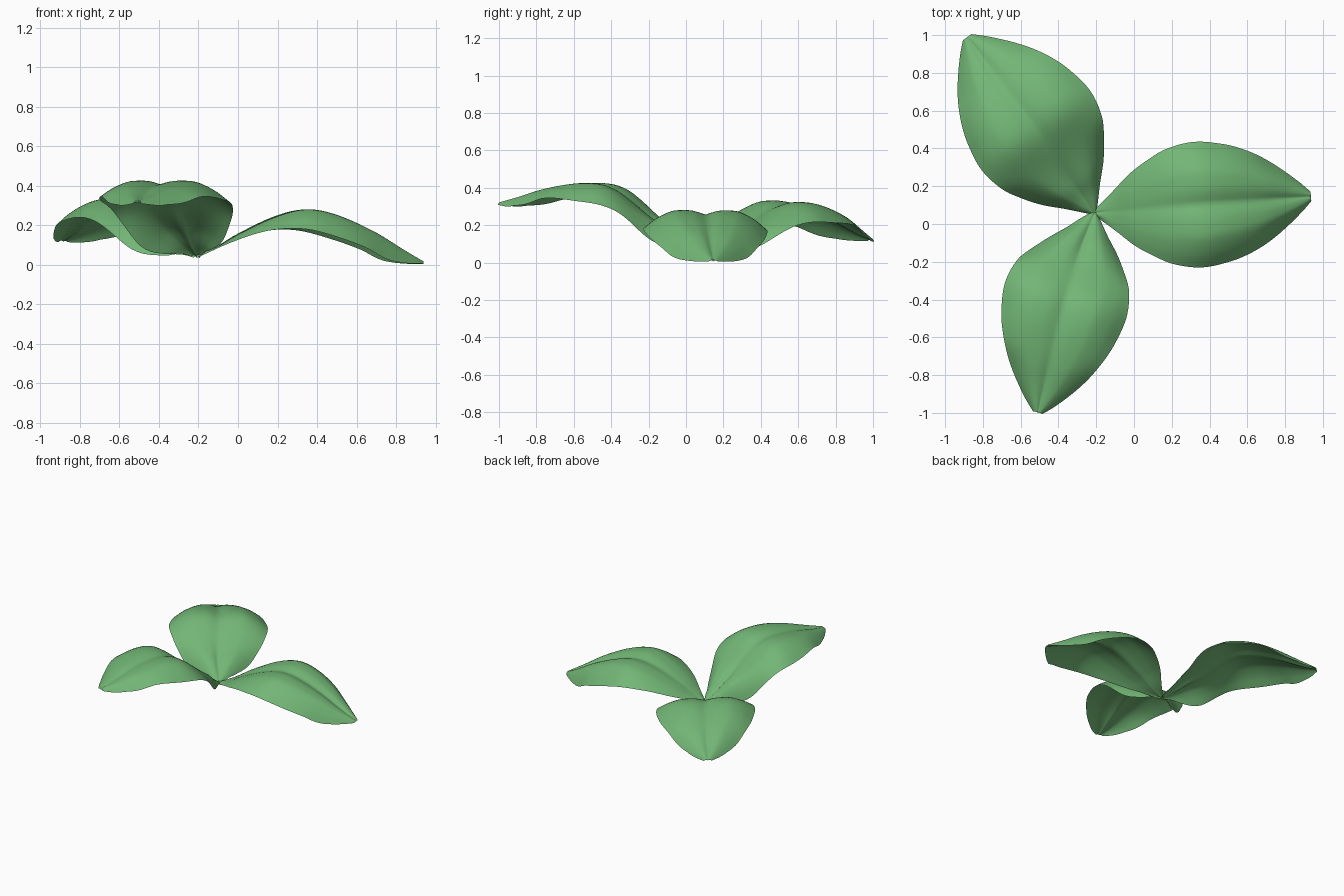
import bpy, bmesh, math
from mathutils import Matrix, Vector

if "Cube" in bpy.data.objects:
    bpy.data.objects.remove(bpy.data.objects["Cube"])


def curve(pts, x):
    """Smooth interpolation through (x, value) points."""
    n = len(pts)

    def slope(i):
        a, b = pts[max(i - 1, 0)], pts[min(i + 1, n - 1)]
        return (b[1] - a[1]) / (b[0] - a[0])

    i = 0
    while i < n - 2 and x > pts[i + 1][0]:
        i += 1
    (x0, y0), (x1, y1) = pts[i], pts[i + 1]
    h = x1 - x0
    t = (x - x0) / h
    return ((2*t**3 - 3*t**2 + 1) * y0 + (t**3 - 2*t**2 + t) * h * slope(i)
            + (3*t**2 - 2*t**3) * y1 + (t**3 - t**2) * h * slope(i + 1))


def bump(x, centre, spread):
    return math.exp(-((x - centre) / spread) ** 2)


# Leaf profiles along its length: half width, crest height, edge height
LENGTH = 1.15
WIDTH = [(0, .015), (.1, .10), (.2, .19), (.3, .255), (.4, .305), (.55, .333), (.7, .312),
         (.8, .28), (.9, .23), (1.0, .16), (1.1, .075), (1.15, .025)]
CREST = [(0, .05), (.1, .09), (.2, .15), (.4, .245), (.55, .28), (.7, .253),
         (.9, .165), (1.05, .075), (1.15, .018)]
EDGE = [(0, .035), (.16, .11), (.3, .16), (.42, .18), (.55, .175), (.7, .135),
        (.85, .08), (.95, .027), (1.05, .008), (1.15, .005)]
# Cross-section: creased midrib (0), broad raised crest, drooping margin (1)
SECTION = [(0, .78), (.07, .85), (.2, .97), (.36, 1), (.55, .93), (.8, .53), (1, 0)]
THICKNESS = .008

green = bpy.data.materials.new("leaf green")
green.diffuse_color = (.17, .47, .18, 1)
green.use_nodes = True
green.node_tree.nodes["Principled BSDF"].inputs["Base Color"].default_value = green.diffuse_color
BASE = Vector((-.21, .06, .04))


def leaf(name, azimuth, tilt, roll, scale, widen=1, bend=0, droop=(0, 0), lift=(0, 0), sink=0):
    """droop lowers the (right, left) margins near the base, lift raises them
    towards the tip, sink lowers the crest."""
    rows, cols = 48, 32
    m = (Matrix.Translation(BASE) @ Matrix.Rotation(math.radians(azimuth), 4, 'Z')
         @ Matrix.Rotation(math.radians(-tilt), 4, 'Y')
         @ Matrix.Rotation(math.radians(roll), 4, 'X') @ Matrix.Scale(scale, 4))
    bm = bmesh.new()
    # Upper skin, then lower skin that meets it at the margin
    for thick in (0, THICKNESS):
        grid = []
        for i in range(rows + 1):
            x = LENGTH * i / rows
            w, top, low = curve(WIDTH, x) * widen, curve(CREST, x), curve(EDGE, x)
            near = bump(x, .22, .15) * min(1, x / .10)
            far = bump(x, .87, .2) * min(1, (LENGTH - x) / .12)
            top -= sink * bump(x, .36, .18)
            row = []
            for j in range(cols + 1):
                s = 2 * j / cols - 1
                edge = low - droop[s > 0] * near + lift[s > 0] * far
                z = edge + (top - edge) * curve(SECTION, abs(s)) - BASE.z
                z -= thick * (1 - s * s)
                y = s * w + bend * math.sin(math.pi * x / LENGTH)
                row.append(bm.verts.new(m @ Vector((x, y, z))))
            grid.append(row)
        for a, b in zip(grid, grid[1:]):
            for j in range(cols):
                f = bm.faces.new((a[j], b[j], b[j + 1], a[j + 1]))
                f.smooth = True
                if thick:
                    f.normal_flip()
    mesh = bpy.data.meshes.new(name)
    bm.to_mesh(mesh)
    bm.free()
    mesh.materials.append(green)
    bpy.context.collection.objects.link(bpy.data.objects.new(name, mesh))


# Three leaves fanned around a shared base
leaf("right_leaf", 4.3, 0, -.5, 1.0)
leaf("front_leaf", -105.8, 15.5, 0, .985, 1.02, -.02, (.11, .07), (.045, .045), .03)
leaf("back_left_leaf", 125.9, 5.5, 2, 1.0, 1.07, 0, (.07, .095), (.045, .025), .035)
